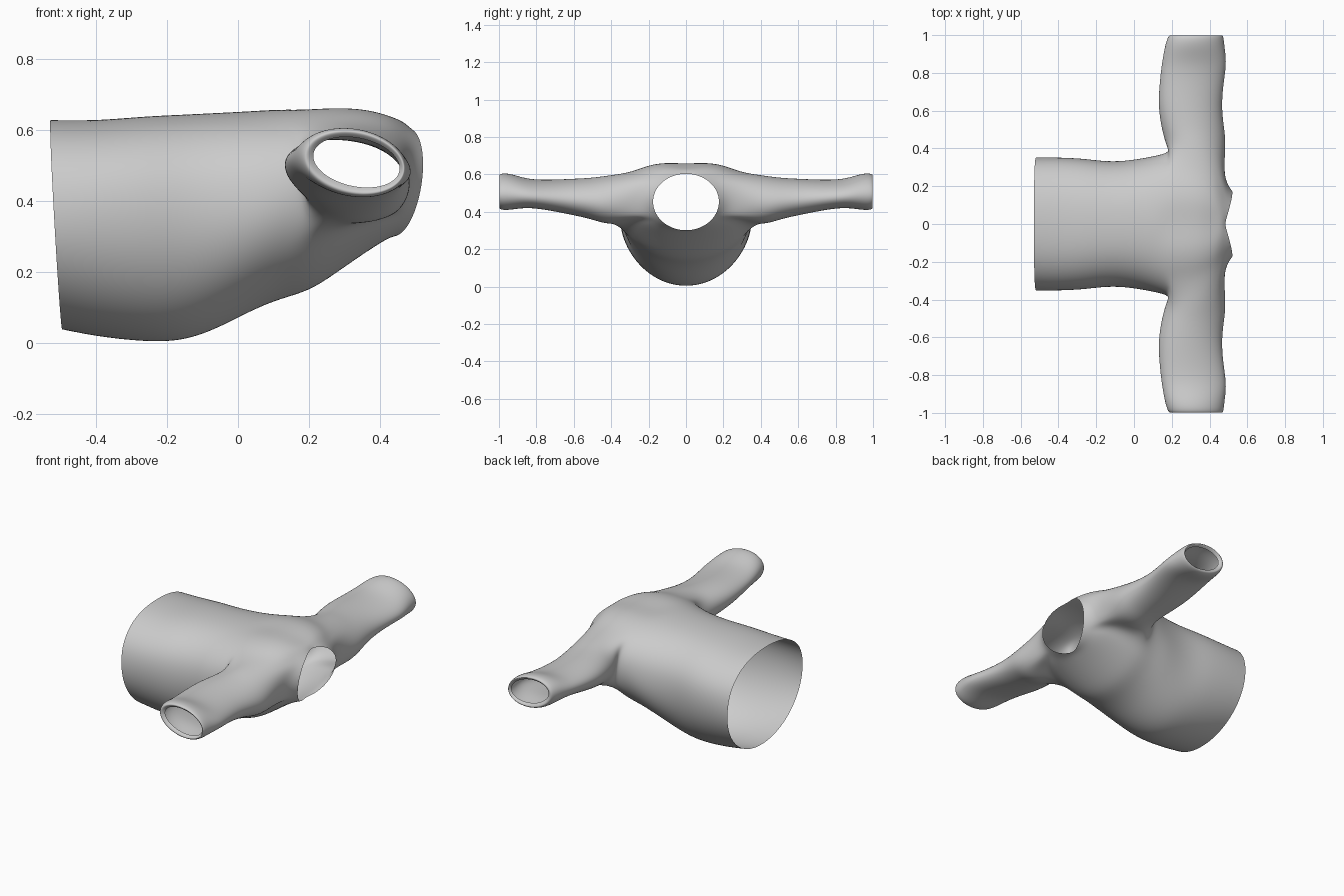
import bpy, bmesh
from math import sin, cos, pi, radians

if "Cube" in bpy.data.objects:
    bpy.data.objects.remove(bpy.data.objects["Cube"])

SEG = 12  # segments in each half ring of the torso

# Torso rings: top x, top z, bottom x, bottom z, half width, widest z, side bow
RINGS = [
    (-.528, .630, -.495, .035, .355, .36, -.005),
    (-.40, .628, -.40, .015, .356, .37, 0),
    (-.27, .640, -.27, .000, .350, .37, 0),
    (-.16, .645, -.16, .000, .335, .37, 0),
    (-.06, .650, -.06, .036, .335, .37, 0),
    (.04, .655, .04, .090, .350, .38, 0),
    (.12, .660, .12, .122, .365, .42, 0),
    (.19, .667, .20, .143, .385, .45, 0),
    (.28, .672, .27, .190, .385, .46, 0),
    (.36, .668, .34, .240, .365, .46, 0),
    (.43, .648, .40, .280, .320, .46, .005),
    (.465, .625, .425, .295, .245, .46, .025),
    (.48, .605, .44, .300, .178, .455, .058),
]
# Sleeve sections: y, x min, x max, z min, z max (last one is the turned-in cuff)
SLEEVE = [
    (.42, .170, .487, .332, .592),
    (.50, .148, .478, .362, .580),
    (.62, .128, .462, .388, .574),
    (.75, .136, .474, .414, .568),
    (.85, .148, .490, .426, .573),
    (.93, .162, .480, .414, .600),
    (.98, .175, .475, .410, .606),
    (1.005, .190, .468, .422, .595),
    (.985, .212, .455, .440, .578),
]
ARM_RINGS = (7, 11)
ARM_SEGS = (3, 8)


def spow(v, e):
    return abs(v) ** e * (1 if v >= 0 else -1)


bm = bmesh.new()

# Torso half: egg-shaped section, flatter across the back
grid = []
for i, (xt, zt, xb, zb, w, zm, bow) in enumerate(RINGS):
    row = []
    for j in range(SEG + 1):
        a = pi * j / SEG
        e = .86 if (a < pi / 2 and i < 11) else 1.0
        c = spow(cos(a), e)
        z = zm + c * ((zt - zm) if c > 0 else (zm - zb))
        t = (zt - z) / (zt - zb)
        y = 0 if j in (0, SEG) else w * sin(a) ** e
        if j == 0 and 6 < i < 11:
            z -= .014  # slight dip along the spine
        row.append(bm.verts.new((xt + (xb - xt) * t + bow * sin(a), y, z)))
    grid.append(row)

(r0, r1), (s0, s1) = ARM_RINGS, ARM_SEGS
for i in range(len(RINGS) - 1):
    for j in range(SEG):
        if r0 <= i < r1 and s0 <= j < s1:
            continue  # armhole
        bm.faces.new((grid[i][j], grid[i + 1][j], grid[i + 1][j + 1], grid[i][j + 1]))

# Sleeve grown from the armhole edge
loop = ([grid[i][s0] for i in range(r0, r1)] + [grid[r1][j] for j in range(s0, s1)]
        + [grid[i][s1] for i in range(r1, r0, -1)] + [grid[r0][j] for j in range(s1, s0, -1)])
n = len(loop)
for y, x0, x1, z0, z1 in SLEEVE:
    ring = []
    for k in range(n):
        a = radians(138) - 2 * pi * k / n
        x = (x0 + x1) / 2 + cos(a) * (x1 - x0) / 2 * 1.02
        z = (z0 + z1) / 2 + sin(a) * (z1 - z0) / 2 * 1.02 - .018 * cos(a)
        ring.append(bm.verts.new((x, y, z)))
    for k in range(n):
        m = (k + 1) % n
        bm.faces.new((loop[k], loop[m], ring[m], ring[k]))
    loop = ring

bmesh.ops.recalc_face_normals(bm, faces=bm.faces[:])
for f in bm.faces:
    f.smooth = True
mesh = bpy.data.meshes.new("shirt")
bm.to_mesh(mesh)
bm.free()
shirt = bpy.data.objects.new("shirt", mesh)
bpy.context.collection.objects.link(shirt)

# Mirror to the other side and smooth
mir = shirt.modifiers.new("mirror", 'MIRROR')
mir.use_axis = (False, True, False)
mir.use_clip = True
sub = shirt.modifiers.new("smooth", 'SUBSURF')
sub.levels = sub.render_levels = 3
